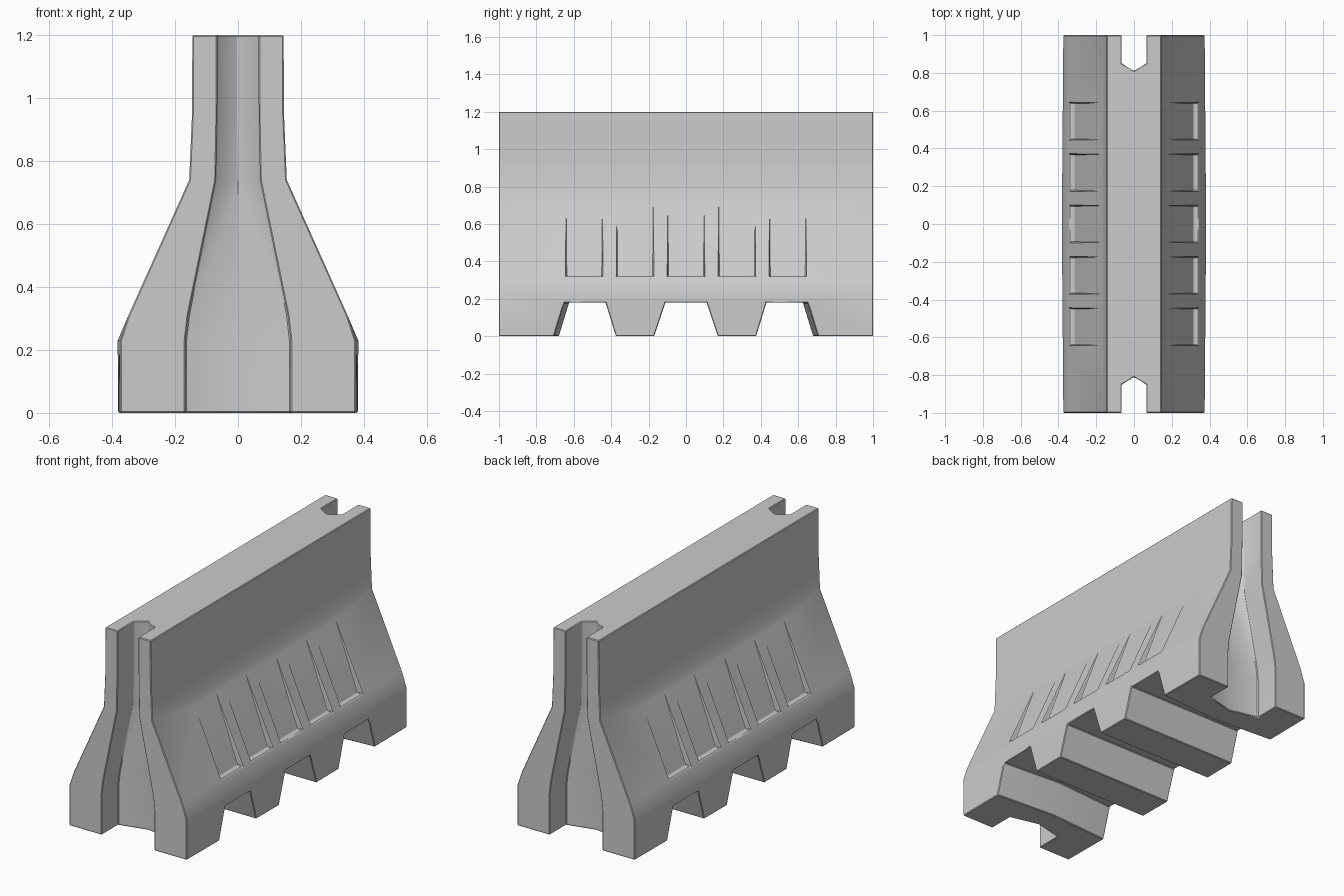
import bpy, bmesh

if "Cube" in bpy.data.objects:
    bpy.data.objects.remove(bpy.data.objects["Cube"])


def loft(name, sections):
    """Closed solid skinned through matching rings of 3D points."""
    bm = bmesh.new()
    rings = [[bm.verts.new(p) for p in s] for s in sections]
    n = len(rings[0])
    for a, b in zip(rings, rings[1:]):
        for i in range(n):
            j = (i + 1) % n
            bm.faces.new((a[i], a[j], b[j], b[i]))
    bm.faces.new(rings[0])
    bm.faces.new(rings[-1])
    bmesh.ops.recalc_face_normals(bm, faces=bm.faces)
    mesh = bpy.data.meshes.new(name)
    bm.to_mesh(mesh)
    bm.free()
    ob = bpy.data.objects.new(name, mesh)
    bpy.context.collection.objects.link(ob)
    return ob


def cut(target, cutter):
    """Subtract the cutter, apply, and remove it."""
    cutter.hide_render = True
    mod = target.modifiers.new("cut", 'BOOLEAN')
    mod.operation = 'DIFFERENCE'
    mod.solver = 'EXACT'
    mod.object = cutter
    bpy.context.view_layer.objects.active = target
    bpy.ops.object.modifier_apply(modifier=mod.name)
    bpy.data.objects.remove(cutter, do_unlink=True)


# Barrier body: tapered half profile (x, z), mirrored and slightly bulged mid-length
half = [(0.374, 0), (0.374, 0.23), (0.348, 0.31), (0.155, 0.74), (0.146, 0.95), (0.145, 1.2)]


def body_ring(y, bulge):
    right = [(x + (bulge if z < 0.3 else 0), y, z) for x, z in half]
    return right + [(-x, y, z) for x, _, z in reversed(right)]


body = loft("barrier_body", [body_ring(-1, 0), body_ring(0, 0.008), body_ring(1, 0)])

# Vertical interlocking slots with a V-shaped floor in both ends
slot = [(0.167, -0.1), (0.167, 0.23), (0.158, 0.31), (0.07, 0.74), (0.066, 0.95), (0.065, 1.3)]
for s in (-1, 1):
    cut(body, loft("end_slot_cutter", [
        [(w, s * 1.1, z), (w, s * 0.85, z), (0, s * 0.81, z), (-w, s * 0.85, z), (-w, s * 1.1, z)]
        for w, z in slot]))


# Trapezoid forklift openings under the base; outer ones narrow at mid-width
def foot_ring(x, y0, y1, inner, outer):
    k = 0.1 / 0.18
    a, b = inner * k, outer * k
    return [(x, y0 - a, -0.1), (x, y1 + b, -0.1), (x, y1 - outer, 0.18), (x, y0 + inner, 0.18)]


cut(body, loft("middle_opening_cutter",
               [foot_ring(x, -0.17, 0.17, 0.06, 0.06) for x in (-0.5, 0.5)]))
for s in (-1, 1):
    rings = []
    for x, outer in ((-0.5, 0.715), (0, 0.68), (0.5, 0.715)):
        rings.append([(px, s * py, pz) for px, py, pz in foot_ring(x, 0.375, outer, 0.055, 0.055)])
    cut(body, loft("outer_opening_cutter", rings))

# Five wedge-shaped recesses on each sloping side, fading out at the top
pocket = [(0.1655, 0.72), (0.315, 0.32), (0.5, 0.32), (0.5, 0.72)]
for s in (-1, 1):
    for i in range(-2, 3):
        yc = i * 0.272
        cut(body, loft("pocket_cutter", [
            [(s * x, yc + d, z) for x, z in pocket] for d in (-0.097, 0.097)]))

# Slightly softened edges, smooth shading with crisp corners kept
bev = body.modifiers.new("soft_edges", 'BEVEL')
bev.width = 0.004
bev.segments = 1
bev.limit_method = 'ANGLE'
bev.angle_limit = 0.8
bpy.ops.object.select_all(action='DESELECT')
body.select_set(True)
bpy.context.view_layer.objects.active = body
bpy.ops.object.modifier_apply(modifier=bev.name)
bpy.ops.object.shade_smooth_by_angle(angle=0.52)
